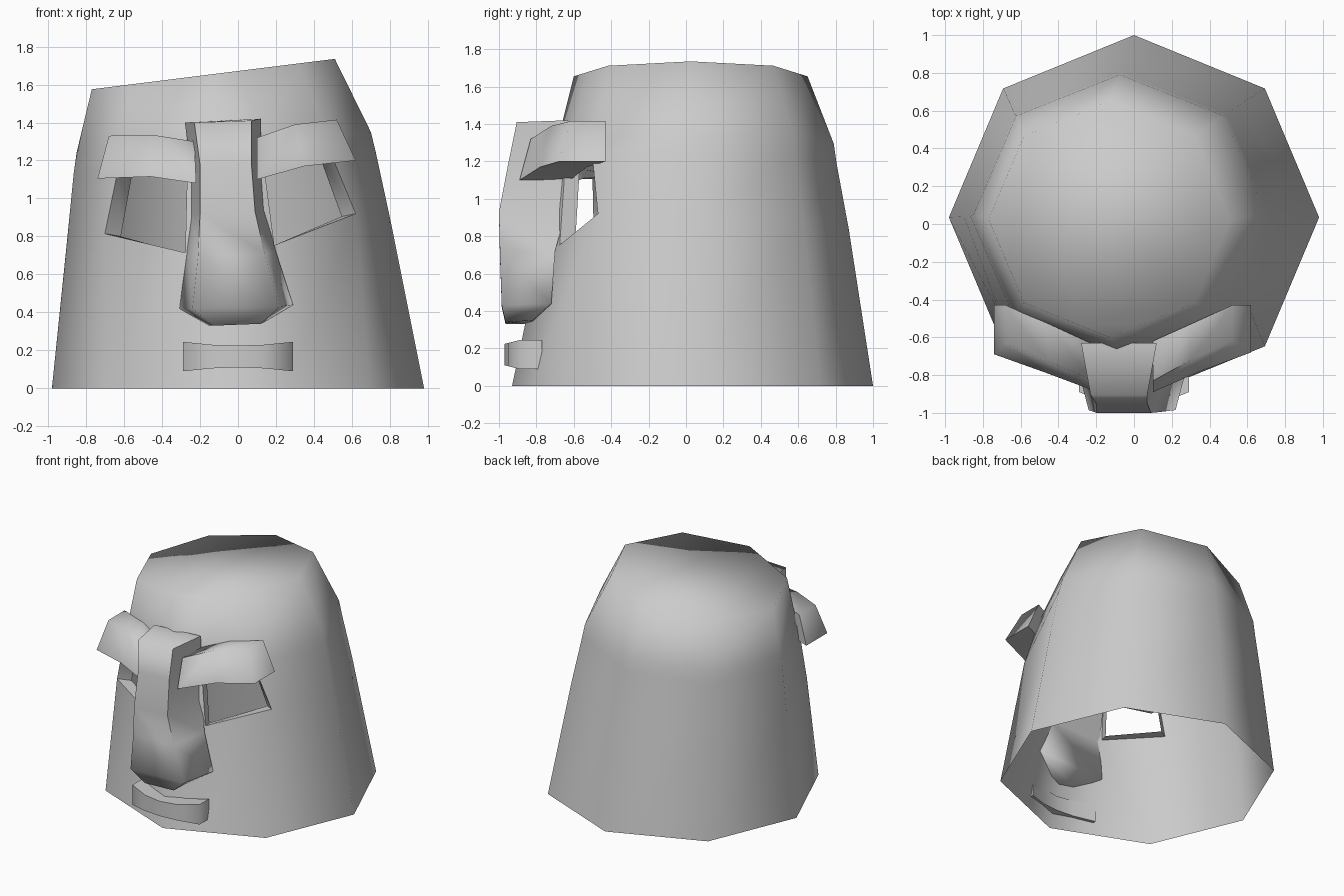
import bpy, bmesh, math
from mathutils import Vector

if "Cube" in bpy.data.objects:
    bpy.data.objects.remove(bpy.data.objects["Cube"])

stone = bpy.data.materials.new("stone_grey")
stone.use_nodes = True
stone.diffuse_color = (0.6, 0.6, 0.6, 1)
stone.node_tree.nodes["Principled BSDF"].inputs["Base Color"].default_value = (0.6, 0.6, 0.6, 1)


def finish(bm, name, angle):
    mesh = bpy.data.meshes.new(name)
    bm.to_mesh(mesh)
    bm.free()
    obj = bpy.data.objects.new(name, mesh)
    bpy.context.collection.objects.link(obj)
    mesh.materials.append(stone)
    bpy.ops.object.select_all(action='DESELECT')
    bpy.context.view_layer.objects.active = obj
    obj.select_set(True)
    bpy.ops.object.shade_smooth_by_angle(angle=math.radians(angle))
    return obj


def loft(name, rings, angle=80):
    """Closed solid through a row of cross-sections."""
    bm = bmesh.new()
    rows = [[bm.verts.new(p) for p in ring] for ring in rings]
    n = len(rows[0])
    for a, b in zip(rows, rows[1:]):
        for i in range(n):
            j = (i + 1) % n
            bm.faces.new((a[i], a[j], b[j], b[i]))
    bm.faces.new(rows[0][::-1])
    bm.faces.new(rows[-1])
    bmesh.ops.recalc_face_normals(bm, faces=bm.faces)
    return finish(bm, name, angle)


# Head shell: eight-sided hollow bucket with a slanted lid
def shell_ring(cx, cy, rx, ry, z, tilt, corners=(225, 315), brow_z=None):
    def point(deg):
        a = math.radians(deg)
        x = cx + rx * math.cos(a)
        return Vector((x, cy + ry * math.sin(a), z + tilt * (x - cx)))
    right, front, left = point(corners[0]), point(270), point(corners[1])
    if brow_z:
        right.z, front.z, left.z = brow_z
    pts = [point(d) for d in (0, 45, 90, 135, 180)]
    pts += [right, right.lerp(front, 0.65), front, left.lerp(front, 0.64), left]
    return pts


rings = [
    shell_ring(0, 0.035, 0.98, 0.965, 0, 0),
    shell_ring(-0.05, 0.04, 0.85, 0.83, 0.84, 0.07, (220, 322), (0.815, 0.66, 0.92)),
    shell_ring(-0.07, 0.04, 0.795, 0.765, 1.19, 0.07),
    shell_ring(-0.075, 0.05, 0.775, 0.74, 1.295, 0.07),
    shell_ring(-0.13, 0.025, 0.64, 0.625, 1.655, 0.125),
]
bm = bmesh.new()
rows = [[bm.verts.new(p) for p in ring] for ring in rings]
count = len(rows[0])
EYE_COLUMNS = (5, 8)
for level, (a, b) in enumerate(zip(rows, rows[1:])):
    for i in range(count):
        j = (i + 1) % count
        if level == 1 and i in EYE_COLUMNS:
            # Eye opening with reveals turned inward
            rim = (a[i], a[j], b[j], b[i])
            inner = [bm.verts.new((v.co.x * 0.88, v.co.y * 0.88, v.co.z - 0.015)) for v in rim]
            for k in range(4):
                m = (k + 1) % 4
                bm.faces.new((rim[k], rim[m], inner[m], inner[k]))
        else:
            bm.faces.new((a[i], a[j], b[j], b[i]))
bm.faces.new(rows[-1])
finish(bm, "head_shell", 80)


# Nose: tapered slab, wider at the nostrils
def nose_ring(left, right, bevel, back, front, z):
    return [(left, back, z), (left + bevel, front, z),
            (right - bevel, front, z + 0.01), (right, back, z + 0.02)]


loft("nose", [
    nose_ring(-0.28, 0.12, 0.05, -0.63, -0.905, 1.40),
    nose_ring(-0.25, 0.12, 0.05, -0.63, -0.95, 1.18),
    nose_ring(-0.25, 0.14, 0.05, -0.64, -1.0, 0.92),
    nose_ring(-0.27, 0.20, 0.06, -0.70, -0.995, 0.70),
    nose_ring(-0.31, 0.29, 0.07, -0.72, -0.985, 0.42),
    nose_ring(-0.15, 0.14, 0.02, -0.82, -0.965, 0.33),
])


# Brows: bent bars, leaning out at the lower edge
def brow_ring(x_top, x_low, z_top, z_low, back, front):
    return [(x_top, back, z_top), (x_top, front + 0.06, z_top),
            (x_low, front, z_low), (x_low, back, z_low)]


loft("right_brow", [
    brow_ring(-0.68, -0.74, 1.33, 1.105, -0.43, -0.69),
    brow_ring(-0.45, -0.46, 1.335, 1.115, -0.53, -0.79),
    brow_ring(-0.23, -0.22, 1.30, 1.08, -0.63, -0.88),
])
loft("left_brow", [
    brow_ring(0.52, 0.62, 1.415, 1.20, -0.43, -0.68),
    brow_ring(0.30, 0.35, 1.39, 1.17, -0.53, -0.78),
    brow_ring(0.10, 0.10, 1.32, 1.10, -0.62, -0.89),
])

# Mouth: small bar wrapped round the front ridge, flared at the ends
mouth = []
for x in (-0.29, -0.14, 0, 0.14, 0.29):
    end = abs(x) / 0.29
    flare = 0.02 * end ** 2
    front = -0.97 + 0.08 * end ** 2
    mouth.append([(x, front + 0.12, 0.225 + flare), (x, front, 0.225 + flare),
                  (x, front, 0.11 - flare), (x, front + 0.12, 0.11 - flare)])
loft("mouth", mouth)
